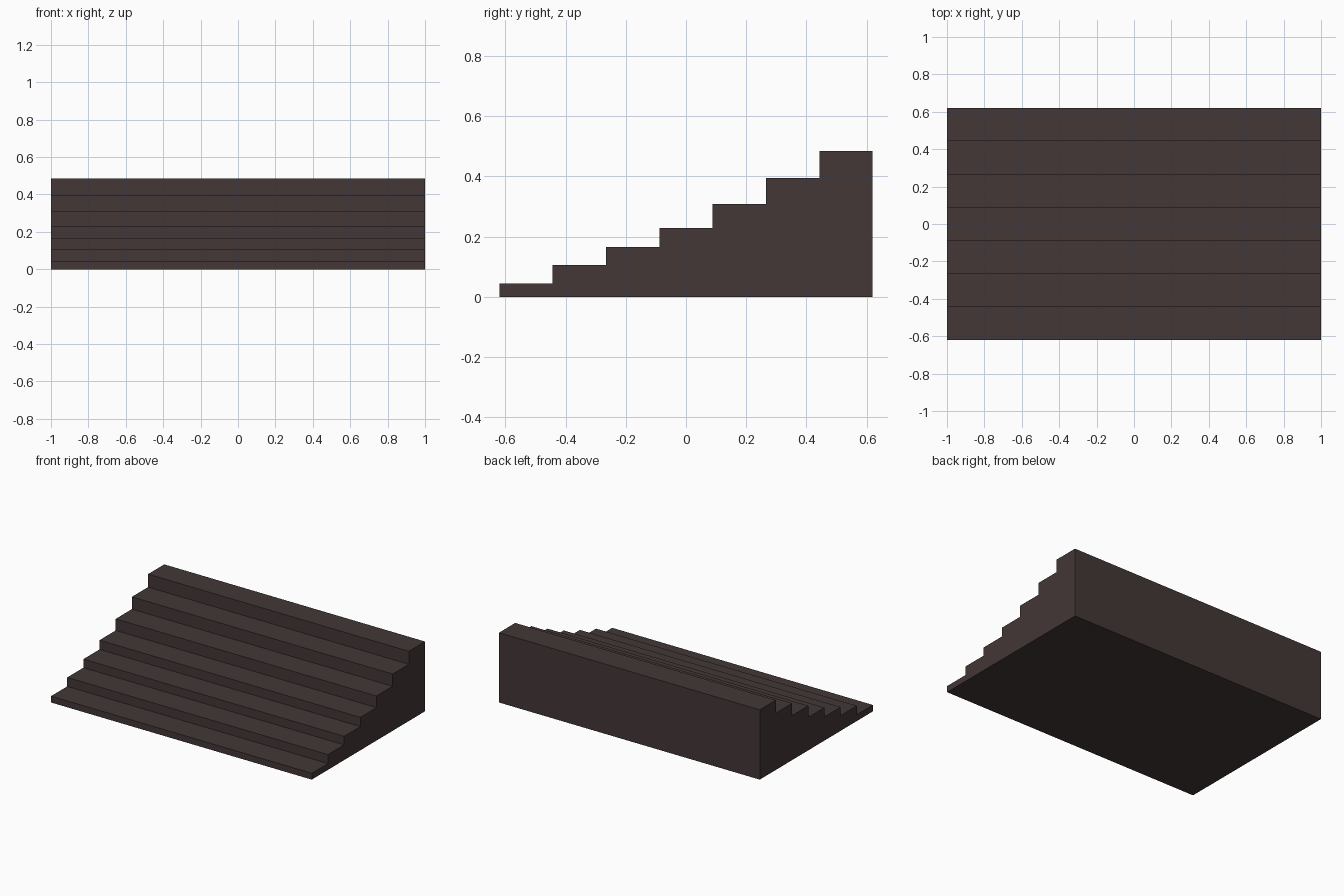
import bpy, bmesh

if "Cube" in bpy.data.objects:
    bpy.data.objects.remove(bpy.data.objects["Cube"])

# One dark brown material for the whole staircase
mat = bpy.data.materials.new("dark brown stone")
mat.diffuse_color = (0.056, 0.038, 0.038, 1.0)
mat.use_nodes = True
mat.node_tree.nodes["Principled BSDF"].inputs["Base Color"].default_value = mat.diffuse_color

# Stair profile in the y-z plane: equal treads, slightly uneven rises
DEPTH = 0.62
HEIGHTS = [0.044, 0.106, 0.165, 0.229, 0.309, 0.394, 0.484]
tread = 2 * DEPTH / len(HEIGHTS)

profile = [(DEPTH, 0.0), (-DEPTH, 0.0)]
for i, h in enumerate(HEIGHTS):
    y = -DEPTH + i * tread
    profile += [(y, h), (y + tread, h)]

# Extrude the profile across the full width
bm = bmesh.new()
side = bm.faces.new([bm.verts.new((-1.0, y, z)) for y, z in profile])
ext = bmesh.ops.extrude_face_region(bm, geom=[side], use_keep_orig=True)
moved = [v for v in ext["geom"] if isinstance(v, bmesh.types.BMVert)]
bmesh.ops.translate(bm, verts=moved, vec=(2.0, 0.0, 0.0))
bmesh.ops.recalc_face_normals(bm, faces=bm.faces)

mesh = bpy.data.meshes.new("staircase")
bm.to_mesh(mesh)
bm.free()
mesh.materials.append(mat)
bpy.context.collection.objects.link(bpy.data.objects.new("staircase", mesh))
